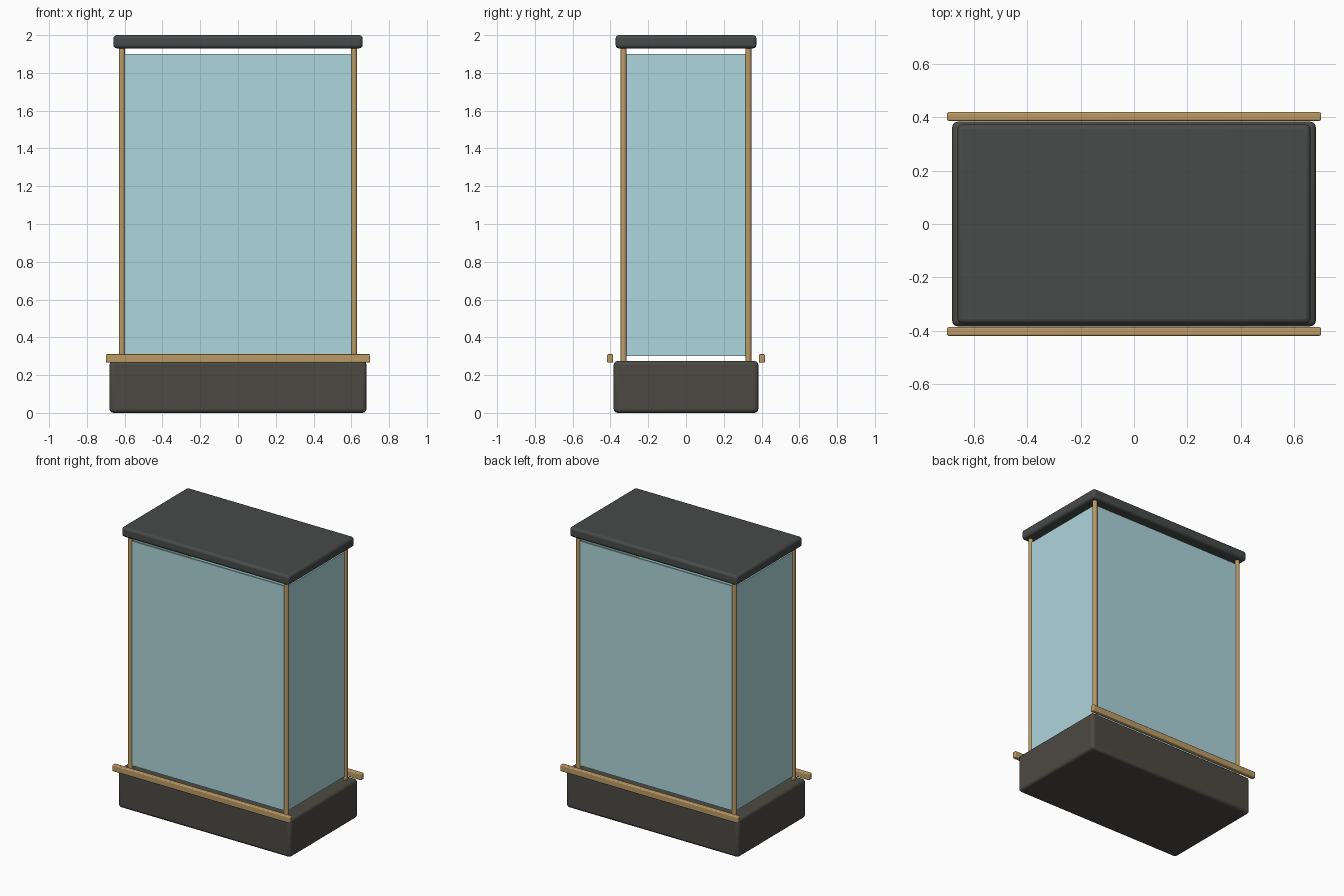
import bpy
import math

default = bpy.data.objects.get("Cube")
if default:
    bpy.data.objects.remove(default, do_unlink=True)


def material(name, color, roughness):
    mat = bpy.data.materials.new(name)
    mat.use_nodes = True
    mat.diffuse_color = color
    shader = mat.node_tree.nodes["Principled BSDF"]
    shader.inputs["Base Color"].default_value = color
    shader.inputs["Roughness"].default_value = roughness
    return mat


STONE = material("dark_stone", (0.075, 0.068, 0.058, 1), 0.8)
METAL = material("dark_metal", (0.065, 0.07, 0.07, 1), 0.5)
BRASS = material("brass", (0.5, 0.33, 0.13, 1), 0.35)
GLASS = material("pale_glass", (0.42, 0.67, 0.71, 1), 0.1)


def finish(obj, name, mat):
    obj.name = name
    obj.data.materials.append(mat)
    bpy.ops.object.shade_smooth_by_angle(angle=math.radians(35))
    return obj


def box(name, size, location, mat, bevel=0):
    bpy.ops.mesh.primitive_cube_add(size=1, location=location)
    obj = bpy.context.object
    obj.scale = size
    bpy.ops.object.transform_apply(location=False, rotation=False, scale=True)
    if bevel:
        mod = obj.modifiers.new("rounded_edges", "BEVEL")
        mod.width = bevel
        mod.segments = 3
    return finish(obj, name, mat)


# Plinth and lid
box("base", (1.36, 0.765, 0.275), (0, 0, 0.1375), STONE, 0.02)
box("lid", (1.32, 0.745, 0.07), (0, 0, 1.965), METAL, 0.018)

# Front and back: glass pane and brass rail
for side, y in (("front", -1), ("back", 1)):
    box(side + "_pane", (1.21, 0.01, 1.6), (0, y * 0.33, 1.1), GLASS)
    box(side + "_rail", (1.4, 0.032, 0.045), (0, y * 0.402, 0.288), BRASS, 0.006)

# Left and right glass panes
for side, x in (("left", 1), ("right", -1)):
    box(side + "_pane", (0.01, 0.64, 1.6), (x * 0.615, 0, 1.1), GLASS)

# Round corner posts
for depth, y in (("front", -1), ("back", 1)):
    for side, x in (("left", 1), ("right", -1)):
        bpy.ops.mesh.primitive_cylinder_add(
            vertices=24, radius=0.016, depth=1.68,
            location=(x * 0.615, y * 0.33, 1.105))
        finish(bpy.context.object, f"{depth}_{side}_post", BRASS)
